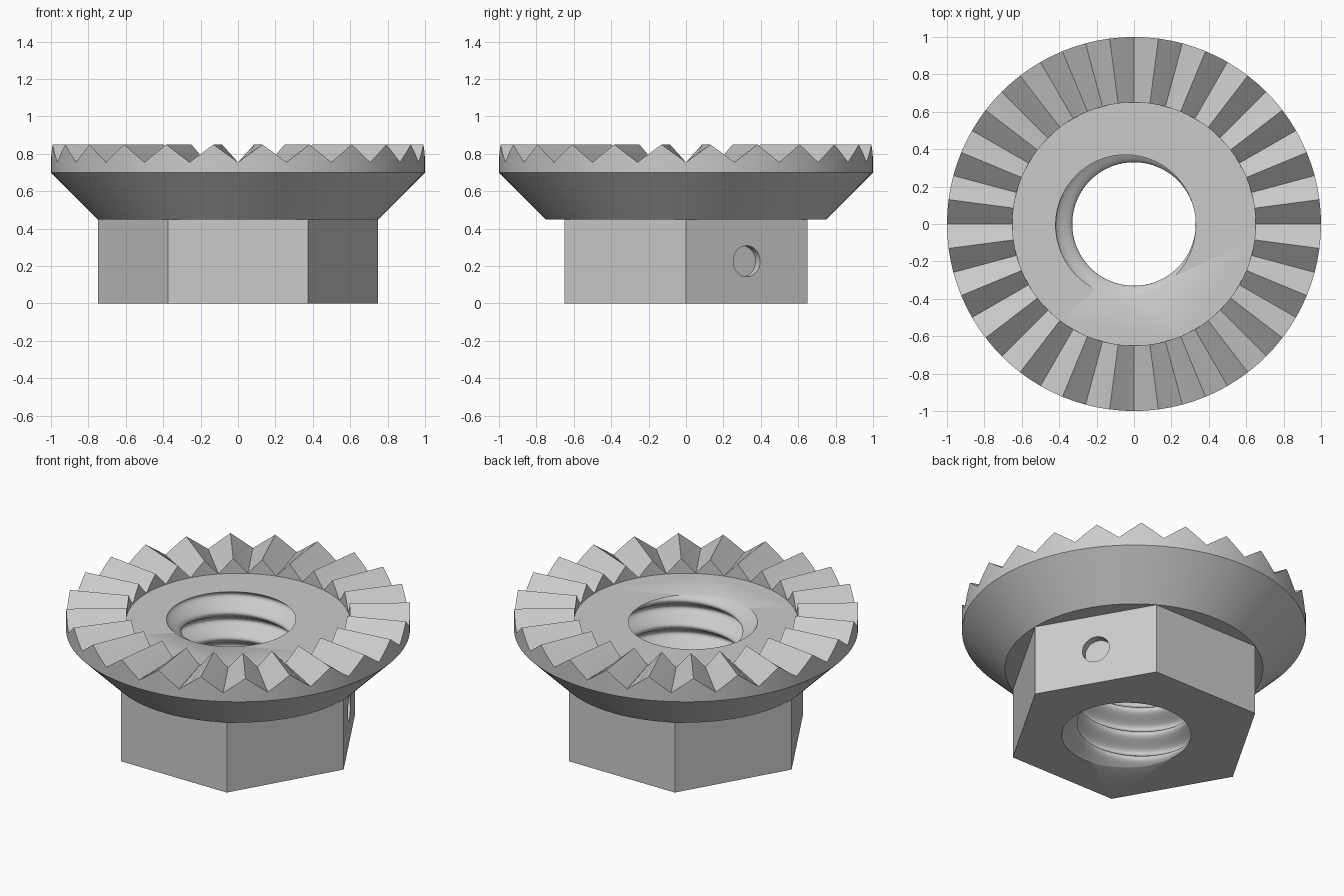
import bpy, bmesh
from math import pi, cos, sin, radians
from mathutils import Matrix

if "Cube" in bpy.data.objects:
    bpy.data.objects.remove(bpy.data.objects["Cube"])

steel = bpy.data.materials.new("steel_grey")
steel.use_nodes = True
STEEL = (0.6, 0.6, 0.6, 1)
steel.diffuse_color = STEEL
steel.node_tree.nodes["Principled BSDF"].inputs["Base Color"].default_value = STEEL

TEETH, SEGS = 24, 96
FLOOR, PEAK = 0.755, 0.85
PITCH, MINOR, MAJOR = 0.163, 0.33, 0.42


def finish(name, bm):
    bmesh.ops.remove_doubles(bm, verts=bm.verts, dist=1e-5)
    bmesh.ops.recalc_face_normals(bm, faces=bm.faces)
    mesh = bpy.data.meshes.new(name)
    bm.to_mesh(mesh)
    bm.free()
    mesh.materials.append(steel)
    obj = bpy.data.objects.new(name, mesh)
    bpy.context.collection.objects.link(obj)
    return obj


def stacked_rings(name, rings, segs):
    """Closed solid from rings; each ring maps an angle to (radius, z)."""
    bm = bmesh.new()
    loops = []
    for ring in rings:
        loop = []
        for i in range(segs):
            a = 2 * pi * i / segs
            r, z = ring(a)
            loop.append(bm.verts.new((r * cos(a), r * sin(a), z)))
        loops.append(loop)
    for low, high in zip(loops, loops[1:]):
        for i in range(segs):
            j = (i + 1) % segs
            bm.faces.new((low[i], low[j], high[j], high[i]))
    bm.faces.new(loops[0][::-1])
    bm.faces.new(loops[-1])
    return finish(name, bm)


def cylinder(name, radius, depth, segs, matrix):
    bm = bmesh.new()
    bmesh.ops.create_cone(bm, cap_ends=True, segments=segs, radius1=radius,
                          radius2=radius, depth=depth, matrix=matrix)
    return finish(name, bm)


def tooth_height(a):
    # Valleys on every multiple of the tooth angle, ridges halfway between
    t = (a * TEETH / (2 * pi)) % 1
    if t > 1 - 1e-6:
        t = 0
    return FLOOR + (PEAK - FLOOR) * (1 - abs(2 * t - 1))


def thread_ring(z):
    # Right-handed thread, its groove meeting the top face at 190 degrees
    def ring(a):
        phase = 2 * pi * (z - FLOOR) / PITCH - (a - radians(190))
        return (MINOR + MAJOR) / 2 + (MAJOR - MINOR) / 2 * cos(phase), z
    return ring


def combine(target, tool, operation):
    mod = target.modifiers.new(operation.lower(), "BOOLEAN")
    mod.operation = operation
    mod.solver = "EXACT"
    mod.object = tool
    bpy.context.view_layer.objects.active = target
    bpy.ops.object.modifier_apply(modifier=mod.name)
    bpy.data.objects.remove(tool)


# Flared flange with the ring of radial teeth
nut = stacked_rings("serrated_flange_nut", [
    lambda a: (0.75, 0.45),
    lambda a: (1.0, 0.70),
    lambda a: (1.0, tooth_height(a)),
    lambda a: (0.65, tooth_height(a)),
    lambda a: (0.65, FLOOR),
], SEGS)

# Hexagonal base, with corners on the x axis
hexagon = cylinder("hex_base", 0.7495, 0.5, 6, Matrix.Rotation(radians(30), 4, "Z")
                   @ Matrix.Translation((0, 0, 0.25)))
corner = max(hexagon.data.vertices, key=lambda v: v.co.x).co
if abs(corner.y) > 0.01:
    hexagon.data.transform(Matrix.Rotation(radians(30), 4, "Z"))
combine(nut, hexagon, "UNION")

# Threaded bore
steps = 24
levels = [-PITCH + PITCH * k / steps + 0.0013 for k in range(steps * 7)]
thread = stacked_rings("thread_cutter", [thread_ring(z) for z in levels], 72)
combine(nut, thread, "DIFFERENCE")

# Shallow round dimple in one flat of the hexagon
dimple = cylinder("dimple_cutter", 0.083, 0.1, 32,
                  Matrix.Rotation(radians(30), 4, "Z")
                  @ Matrix.Translation((0.65, 0, 0.226))
                  @ Matrix.Rotation(radians(90), 4, "Y"))
combine(nut, dimple, "DIFFERENCE")

# Smooth the round walls and the thread, keep the hard edges
bpy.ops.object.select_all(action="DESELECT")
nut.select_set(True)
bpy.context.view_layer.objects.active = nut
bpy.ops.object.shade_smooth_by_angle(angle=radians(35))
